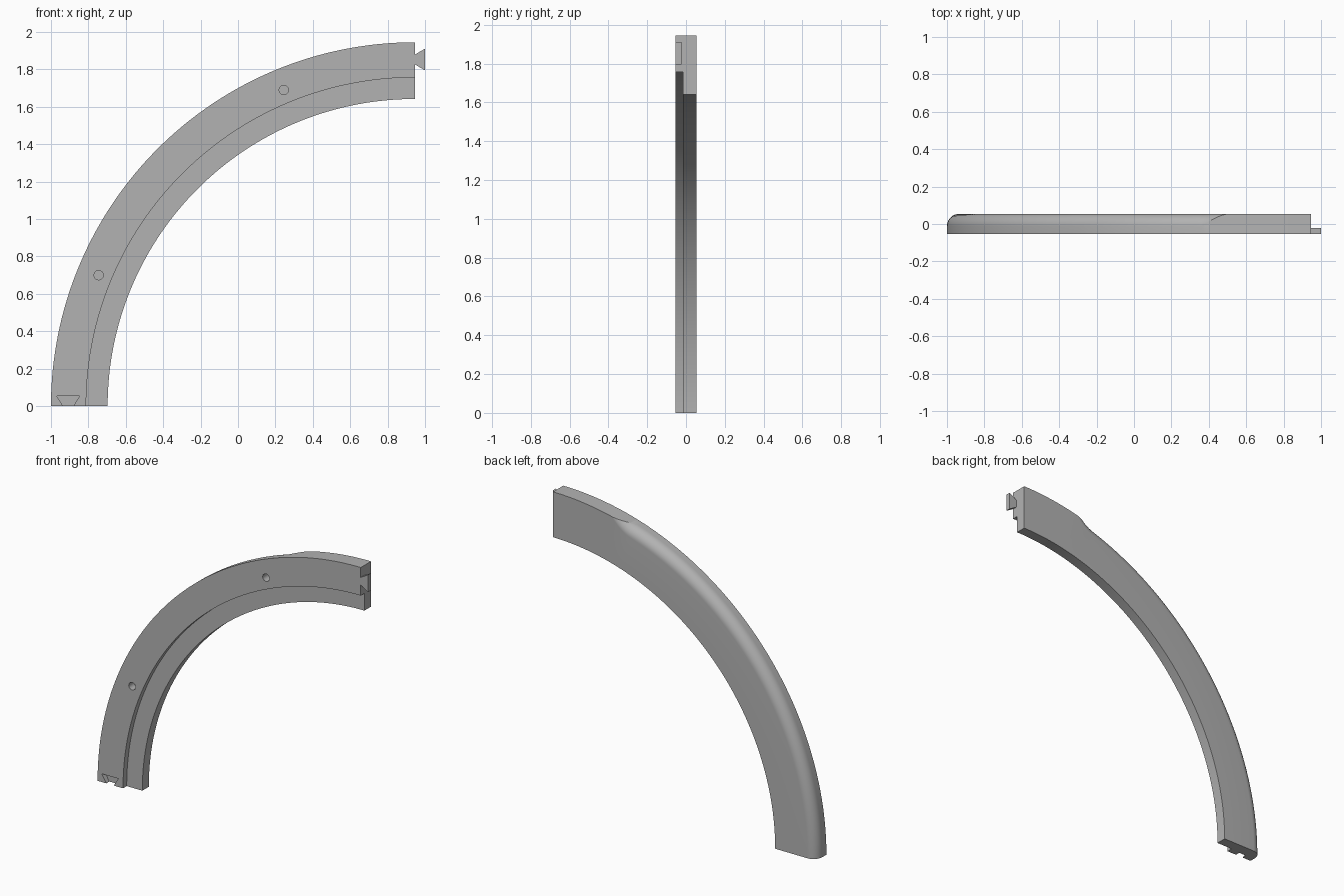
import bpy, bmesh
from math import cos, sin, acos, pi, radians

if "Cube" in bpy.data.objects:
    bpy.data.objects.remove(bpy.data.objects["Cube"])

CX = 0.945                            # arc centre (z = 0)
R_OUT, R_STEP, R_IN = 1.945, 1.757, 1.642
H, STEP_Y = 0.054, -0.015             # half depth, rebate floor
FILLET = 0.065
R_JOINT, R_HOLE = 1.853, 1.829

grey = bpy.data.materials.new("plain grey")
grey.use_nodes = True
grey.diffuse_color = (0.45, 0.45, 0.45, 1)
grey.node_tree.nodes["Principled BSDF"].inputs["Base Color"].default_value = grey.diffuse_color


def finish(name, bm):
    bmesh.ops.recalc_face_normals(bm, faces=bm.faces)
    mesh = bpy.data.meshes.new(name)
    bm.to_mesh(mesh)
    bm.free()
    mesh.materials.append(grey)
    obj = bpy.data.objects.new(name, mesh)
    bpy.context.collection.objects.link(obj)
    return obj


def section(angle, n=10):
    """Cross-section as (radius, y); the rounded back edge runs out near the top."""
    t = min(max((angle - radians(72.5)) / radians(4.6), 0), 1)
    lift = FILLET * t * t
    start = acos((FILLET - lift) / FILLET)
    pts = [(R_STEP, -H), (R_OUT, -H)]
    for i in range(n + 1):
        a = start + (pi / 2 - start) * i / n
        pts.append((R_OUT + lift - FILLET + FILLET * cos(a), H - FILLET + FILLET * sin(a)))
    return pts + [(R_IN, H), (R_IN, STEP_Y), (R_STEP, STEP_Y)]


def build_arch():
    bm = bmesh.new()
    # even steps, with extra ones through the run-out
    angles = [radians(a) for a in range(91)]
    angles += [radians(72.5 + 4.6 * i / 12) for i in range(13)]
    rings = [[bm.verts.new((CX - r * cos(a), y, r * sin(a))) for r, y in section(a)]
             for a in sorted(angles)]
    for lo, hi in zip(rings, rings[1:]):
        for i in range(len(lo)):
            j = (i + 1) % len(lo)
            bm.faces.new((lo[i], lo[j], hi[j], hi[i]))
    bm.faces.new(rings[0])
    bm.faces.new(rings[-1])
    bmesh.ops.remove_doubles(bm, verts=bm.verts, dist=1e-5)
    bmesh.ops.dissolve_degenerate(bm, edges=bm.edges, dist=1e-5)
    return finish("curved_frame", bm)


def prism(name, outline, y0, y1):
    """Extrude an (x, z) outline from y0 to y1."""
    bm = bmesh.new()
    face = bm.faces.new([bm.verts.new((x, y0, z)) for x, z in outline])
    new = bmesh.ops.extrude_face_region(bm, geom=[face])["geom"]
    bmesh.ops.translate(bm, vec=(0, y1 - y0, 0),
                        verts=[v for v in new if isinstance(v, bmesh.types.BMVert)])
    return finish(name, bm)


def cut(target, cutter):
    mod = target.modifiers.new("cut", 'BOOLEAN')
    mod.operation, mod.solver, mod.object = 'DIFFERENCE', 'EXACT', cutter
    bpy.context.view_layer.objects.active = target
    bpy.ops.object.modifier_apply(modifier=mod.name)
    bpy.data.objects.remove(cutter)


frame = build_arch()

# Dovetail socket in the foot
sx = CX - R_JOINT
cut(frame, prism("socket_cutter", [(sx - 0.025, -0.004), (sx + 0.025, -0.004),
                                   (sx + 0.062, 0.055), (sx - 0.062, 0.055)], -H - 0.02, -0.022))

# Two blind screw holes in the front
for deg in (22.5, 67.5):
    hx, hz = CX - R_HOLE * cos(radians(deg)), R_HOLE * sin(radians(deg))
    ring = [(hx + 0.025 * cos(2 * pi * i / 32), hz + 0.025 * sin(2 * pi * i / 32)) for i in range(32)]
    cut(frame, prism("hole_cutter", ring, -H - 0.02, 0.0))

# Dovetail tenon at the upper end
tenon = prism("dovetail_tenon", [(CX, R_JOINT - 0.026), (1.0, R_JOINT - 0.058),
                                 (1.0, R_JOINT + 0.058), (CX, R_JOINT + 0.026)], -H, -0.022)

# Smooth the curved faces, keep edges sharp
bpy.ops.object.select_all(action='DESELECT')
frame.select_set(True)
bpy.context.view_layer.objects.active = frame
bpy.ops.object.shade_smooth_by_angle(angle=radians(25))
